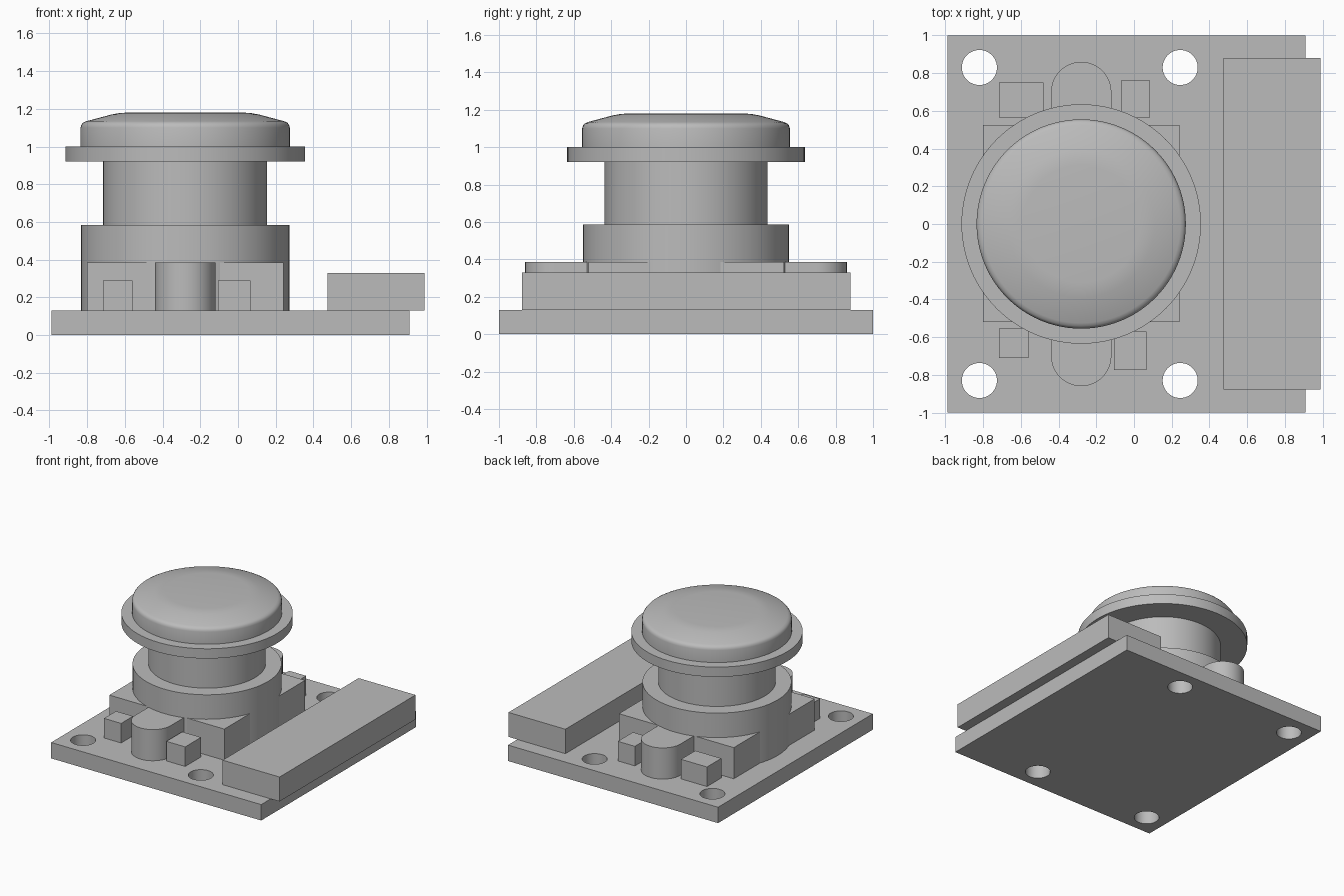
import bpy, bmesh, math
from mathutils import Vector

old = bpy.data.objects.get("Cube")
if old:
    bpy.data.objects.remove(old, do_unlink=True)

grey = bpy.data.materials.new("plain_grey")
grey.use_nodes = True
COLOUR = (0.5, 0.5, 0.5, 1)
grey.diffuse_color = COLOUR
grey.node_tree.nodes["Principled BSDF"].inputs["Base Color"].default_value = COLOUR

BOARD_TOP = 0.13
AXIS_X = -0.28


def finish(name, bm, smooth=False):
    """Turn a bmesh into a named, coloured object."""
    bmesh.ops.recalc_face_normals(bm, faces=bm.faces)
    mesh = bpy.data.meshes.new(name)
    bm.to_mesh(mesh)
    bm.free()
    mesh.materials.append(grey)
    obj = bpy.data.objects.new(name, mesh)
    bpy.context.collection.objects.link(obj)
    if smooth:
        bpy.ops.object.select_all(action="DESELECT")
        obj.select_set(True)
        bpy.context.view_layer.objects.active = obj
        bpy.ops.object.shade_smooth_by_angle(angle=math.radians(30))
    return obj


def prism(name, outline, z0, z1, smooth=False):
    """Extrude a flat outline from z0 up to z1."""
    bm = bmesh.new()
    face = bm.faces.new([bm.verts.new((x, y, z0)) for x, y in outline])
    top = bmesh.ops.extrude_face_region(bm, geom=[face])["geom"]
    verts = [g for g in top if isinstance(g, bmesh.types.BMVert)]
    bmesh.ops.translate(bm, verts=verts, vec=Vector((0, 0, z1 - z0)))
    return finish(name, bm, smooth)


def box(name, x0, x1, y0, y1, z0, z1):
    return prism(name, [(x0, y0), (x1, y0), (x1, y1), (x0, y1)], z0, z1)


def arc(cx, cy, r, start, end, steps):
    angles = [start + (end - start) * i / steps for i in range(steps + 1)]
    return [(cx + r * math.cos(a), cy + r * math.sin(a)) for a in angles]


def lathe(name, profile, segments=96):
    """Spin a (radius, height) profile about the button axis."""
    bm = bmesh.new()
    verts = [bm.verts.new((AXIS_X + r, 0, z)) for r, z in profile]
    edges = [bm.edges.new(pair) for pair in zip(verts, verts[1:])]
    bmesh.ops.spin(bm, geom=verts + edges, cent=(AXIS_X, 0, 0), axis=(0, 0, 1),
                   angle=math.tau, steps=segments)
    bmesh.ops.remove_doubles(bm, verts=bm.verts, dist=1e-4)
    return finish(name, bm, True)


# Circuit board with four mounting holes
board = box("board", -0.99, 0.91, -1, 1, 0, BOARD_TOP)
for x in (-0.82, 0.245):
    for y in (-0.83, 0.83):
        ring = arc(x, y, 0.093, 0, math.tau, 48)[:-1]
        cutter = prism("hole_cutter", ring, -0.1, 0.3)
        cutter.hide_render = True
        cut = board.modifiers.new("hole", "BOOLEAN")
        cut.operation = "DIFFERENCE"
        cut.solver = "EXACT"
        cut.object = cutter
        bpy.context.view_layer.objects.active = board
        bpy.ops.object.modifier_apply(modifier=cut.name)
        bpy.data.objects.remove(cutter, do_unlink=True)
bpy.ops.object.select_all(action="DESELECT")
board.select_set(True)
bpy.ops.object.shade_smooth_by_angle(angle=math.radians(30))

# Overhanging connector block
box("connector", 0.475, 0.99, -0.877, 0.88, BOARD_TOP, 0.33)

# Square body under the stick
box("body", -0.80, 0.24, -0.52, 0.525, BOARD_TOP, 0.385)

# Rounded posts front and back
for name, side in (("front_post", -1), ("back_post", 1)):
    tip = arc(AXIS_X, 0.70, 0.16, 0, math.pi, 24)
    outline = tip + [(AXIS_X - 0.16, 0.4), (AXIS_X + 0.16, 0.4)]
    prism(name, [(x, side * y) for x, y in outline], BOARD_TOP, 0.385, True)

# Small components around the body
for name, x0, x1, y0, y1 in (
        ("back_right_chip", -0.715, -0.48, 0.565, 0.75),
        ("back_left_chip", -0.07, 0.085, 0.565, 0.76),
        ("front_right_chip", -0.715, -0.56, -0.71, -0.555),
        ("front_left_chip", -0.105, 0.065, -0.775, -0.57)):
    box(name, x0, x1, y0, y1, BOARD_TOP, 0.29)

# Round collar, neck, flange and domed cap
lathe("collar", [(0, BOARD_TOP), (0.552, BOARD_TOP), (0.552, 0.585), (0, 0.585)])
lathe("neck", [(0, 0.585), (0.435, 0.585), (0.435, 0.92), (0, 0.92)])
lathe("flange", [(0, 0.92), (0.635, 0.92), (0.635, 1.0), (0, 1.0)])
lathe("cap", [(0, 1.0), (0.555, 1.0), (0.555, 1.1), (0.551, 1.115), (0.542, 1.126),
              (0.525, 1.134), (0.39, 1.17), (0.35, 1.177), (0.31, 1.18), (0, 1.18)])
